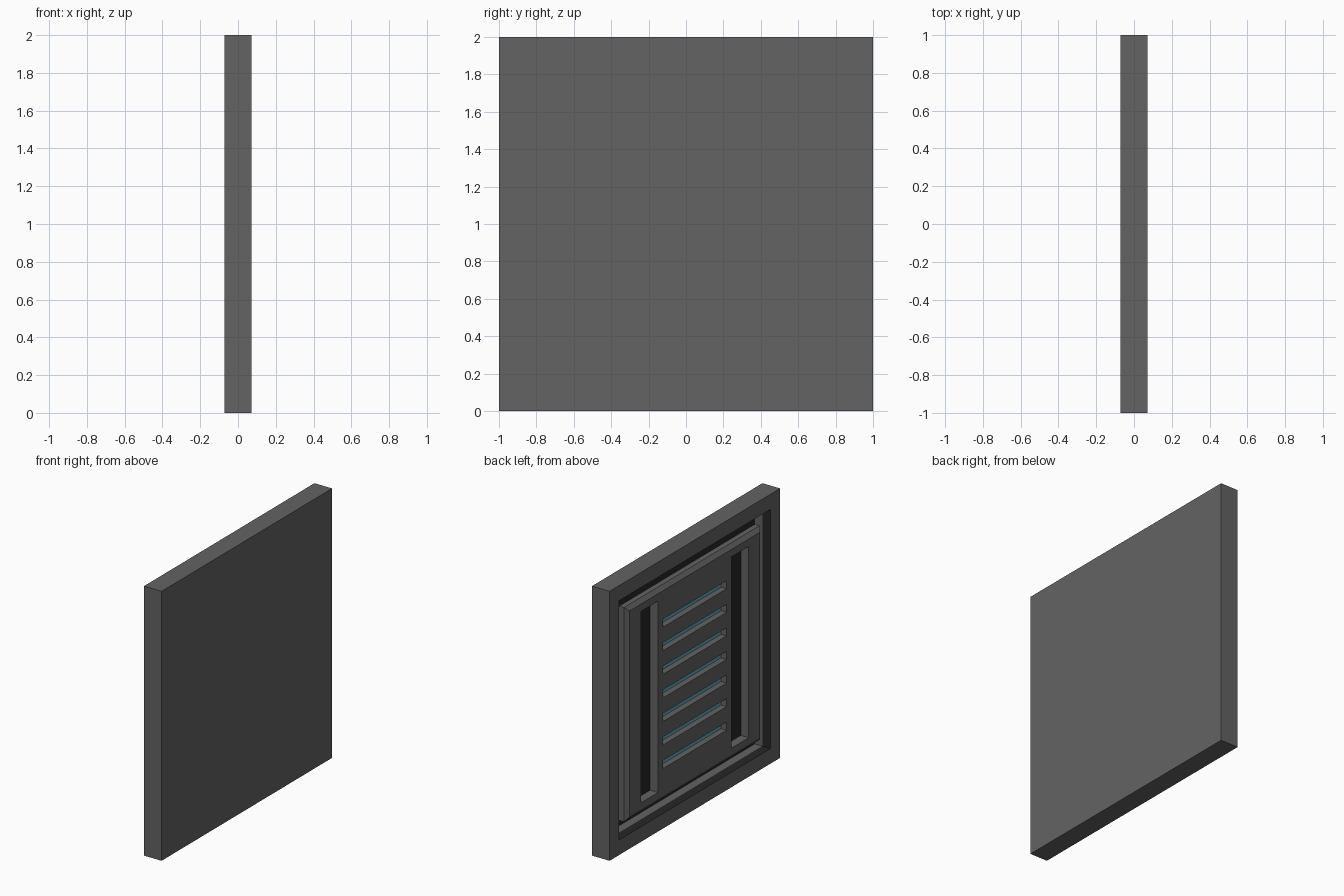
import bpy, bmesh

if "Cube" in bpy.data.objects:
    bpy.data.objects.remove(bpy.data.objects["Cube"])

FRONT = -0.0725          # detailed face looks toward -x
THICK = 0.145


def material(name, rgb):
    m = bpy.data.materials.new(name)
    m.diffuse_color = (*rgb, 1)
    m.use_nodes = True
    m.node_tree.nodes["Principled BSDF"].inputs["Base Color"].default_value = m.diffuse_color
    return m


GREY = material("dark_grey_metal", (0.125, 0.125, 0.125))
BLACK = material("black_recess", (0.02, 0.02, 0.02))
BLUE = material("blue_light", (0.12, 0.38, 0.52))


def finish(name, bm, mats):
    bmesh.ops.recalc_face_normals(bm, faces=bm.faces)
    me = bpy.data.meshes.new(name)
    bm.to_mesh(me)
    bm.free()
    for m in mats:
        me.materials.append(m)
    ob = bpy.data.objects.new(name, me)
    bpy.context.collection.objects.link(ob)
    return ob


def square_loft(name, stations, mats, black_steps=()):
    """Closed solid through square loops of (half size, depth behind the front)."""
    bm = bmesh.new()
    loops = []
    for h, d in stations:
        loops.append([bm.verts.new((FRONT + d, a * h, 1 + b * h))
                      for a, b in ((-1, -1), (1, -1), (1, 1), (-1, 1))])
    bm.faces.new(loops[0])
    for i in range(len(loops) - 1):
        for k in range(4):
            j = (k + 1) % 4
            f = bm.faces.new((loops[i][k], loops[i][j], loops[i + 1][j], loops[i + 1][k]))
            f.material_index = 1 if i in black_steps else 0
    cap = bm.faces.new(loops[-1])
    cap.material_index = 1 if "cap" in black_steps else 0
    return finish(name, bm, mats)


def boxes(name, specs, mat):
    """Boxes given as (depth range, y range, z range)."""
    bm = bmesh.new()
    for (d0, d1), (y0, y1), (z0, z1) in specs:
        vs = bmesh.ops.create_cube(bm, size=1)["verts"]
        for v in vs:
            v.co = (FRONT + (d1 if v.co.x > 0 else d0),
                    y1 if v.co.y > 0 else y0,
                    z1 if v.co.z > 0 else z0)
    return finish(name, bm, [mat])


# Outer frame: closed back, recessed front with black lip and floor
square_loft("frame",
            [(1, THICK), (1, 0), (0.888, 0), (0.888, 0.068), (0.888, 0.13)],
            [GREY, BLACK], black_steps=(2, "cap"))

# Inner panel with chamfered border
panel = square_loft("inner_panel", [(0.795, 0.065), (0.795, 0.025), (0.765, 0)], [GREY])

# Slots: two tall side slots and seven vents
slots = [((-0.1, 0.2), (min(s * 0.432, s * 0.632), max(s * 0.432, s * 0.632)), (0.29, 1.71))
         for s in (-1, 1)]
slots += [((-0.1, 0.2), (-0.372, 0.372), (1 + i * 0.175 - 0.03, 1 + i * 0.175 + 0.03))
          for i in range(-3, 4)]
cutter = boxes("slot_cutter", slots, GREY)
cutter.hide_render = True

mod = panel.modifiers.new("slots", "BOOLEAN")
mod.operation = "DIFFERENCE"
mod.solver = "EXACT"
mod.object = cutter
bpy.context.view_layer.objects.active = panel
bpy.ops.object.modifier_apply(modifier=mod.name)
bpy.data.objects.remove(cutter)

# Black backing behind the panel, and blue strips inside the vents
boxes("panel_backing", [((0.065, 0.13), (-0.74, 0.74), (0.26, 1.74))], BLACK)
boxes("vent_lights",
      [((0.045, 0.065), (-0.372, 0.372), z) for _, _, z in slots[2:]], BLUE)
